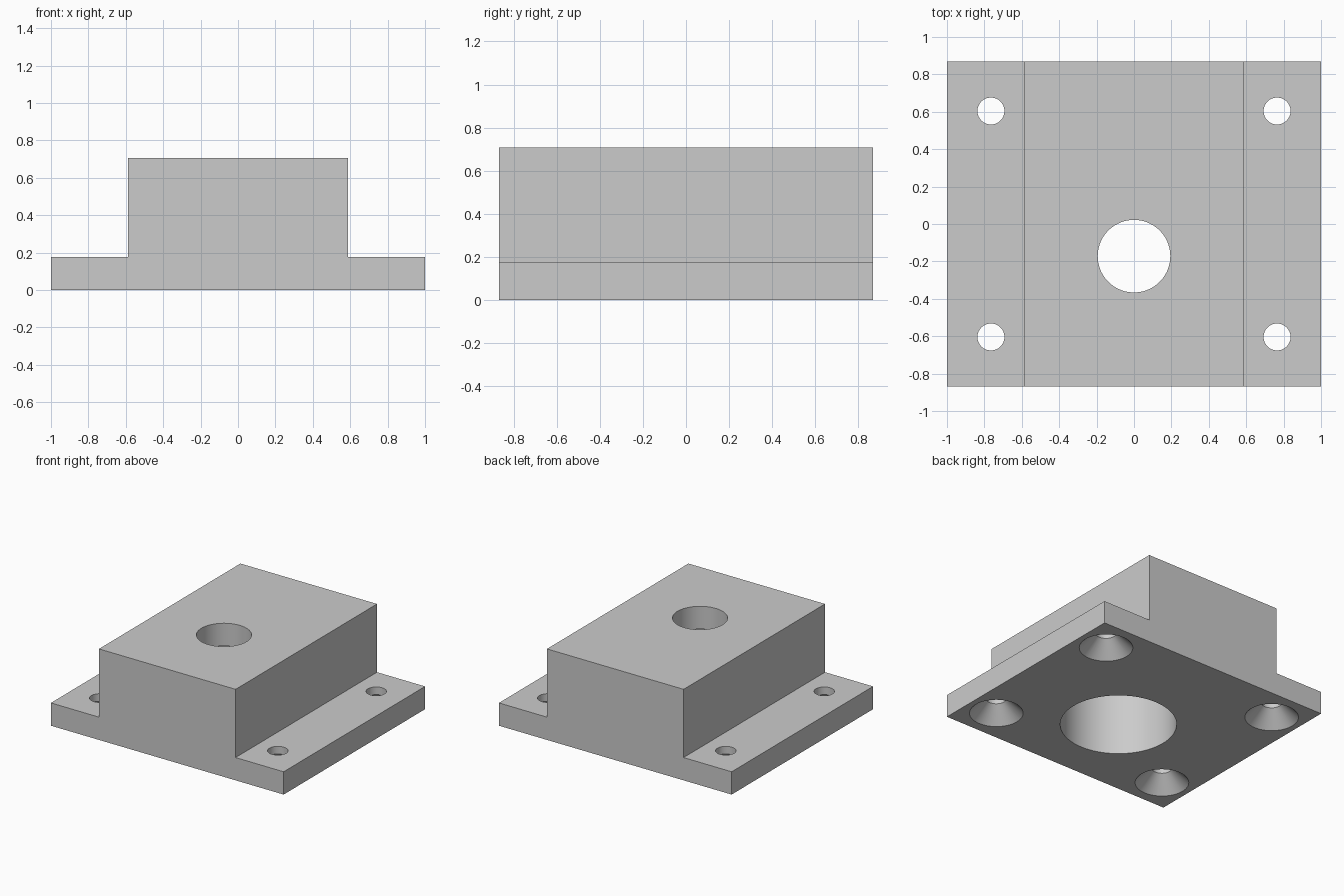
import bpy
import bmesh
import math
from mathutils import Matrix, Vector

cube = bpy.data.objects.get("Cube")
if cube:
    bpy.data.objects.remove(cube, do_unlink=True)

# Main dimensions
HALF_X, HALF_Y = 1.0, 0.868
BLOCK_X = 0.587
PLATE_Z, TOP_Z = 0.177, 0.707
BORE_Y = -0.172
SCREW_X, SCREW_Y = 0.765, 0.604
PAST = 0.05

grey = bpy.data.materials.new("light grey")
grey.use_nodes = True
colour = (0.6, 0.6, 0.6, 1.0)
grey.diffuse_color = colour
grey.node_tree.nodes["Principled BSDF"].inputs["Base Color"].default_value = colour


def make_object(name, bm):
    bmesh.ops.recalc_face_normals(bm, faces=bm.faces)
    mesh = bpy.data.meshes.new(name)
    bm.to_mesh(mesh)
    bm.free()
    mesh.materials.append(grey)
    obj = bpy.data.objects.new(name, mesh)
    bpy.context.collection.objects.link(obj)
    return obj


def turned_cutter(name, profile, x, y, sides=96):
    """Closed solid of revolution from (radius, height) pairs."""
    bm = bmesh.new()
    rings = []
    for radius, z in profile:
        angles = [math.tau * i / sides for i in range(sides)]
        rings.append([bm.verts.new((x + radius * math.cos(a), y + radius * math.sin(a), z))
                      for a in angles])
    for low, high in zip(rings, rings[1:]):
        for i in range(sides):
            j = (i + 1) % sides
            bm.faces.new((low[i], low[j], high[j], high[i]))
    bm.faces.new(rings[0])
    bm.faces.new(rings[-1])
    cutter = make_object(name, bm)
    cutter.hide_render = True
    return cutter


# Flanged block: stepped profile extruded front to back
half = [(HALF_X, 0), (HALF_X, PLATE_Z), (BLOCK_X, PLATE_Z), (BLOCK_X, TOP_Z)]
outline = half + [(-x, z) for x, z in reversed(half)]
bm = bmesh.new()
front = bm.faces.new([bm.verts.new((x, -HALF_Y, z)) for x, z in outline])
extruded = bmesh.ops.extrude_face_region(bm, geom=[front], use_keep_orig=True)
moved = [g for g in extruded["geom"] if isinstance(g, bmesh.types.BMVert)]
bmesh.ops.translate(bm, verts=moved, vec=(0, 2 * HALF_Y, 0))
block = make_object("flanged_block", bm)

# Main bore: narrow through the roof, wide recess from below
cutters = [turned_cutter("bore_cutter", [
    (0.412, -PAST), (0.412, TOP_Z - PLATE_Z),
    (0.194, TOP_Z - PLATE_Z), (0.194, TOP_Z + PAST)], 0, BORE_Y)]

# Four screw holes, countersunk from below
SCREW_R, SINK_R = 0.072, 0.19
for sx in (-1, 1):
    for sy in (-1, 1):
        cutters.append(turned_cutter("screw_hole_cutter", [
            (SINK_R + PAST, -PAST), (SCREW_R, SINK_R - SCREW_R),
            (SCREW_R, PLATE_Z + PAST)], sx * SCREW_X, sy * SCREW_Y, 64))

bpy.ops.object.select_all(action="DESELECT")
block.select_set(True)
bpy.context.view_layer.objects.active = block
for cutter in cutters:
    mod = block.modifiers.new("hole", "BOOLEAN")
    mod.operation = "DIFFERENCE"
    mod.solver = "EXACT"
    mod.object = cutter
    bpy.ops.object.modifier_apply(modifier=mod.name)
    bpy.data.objects.remove(cutter, do_unlink=True)

# Smooth bores with crisp edges
bpy.ops.object.shade_smooth_by_angle(angle=math.radians(30))
